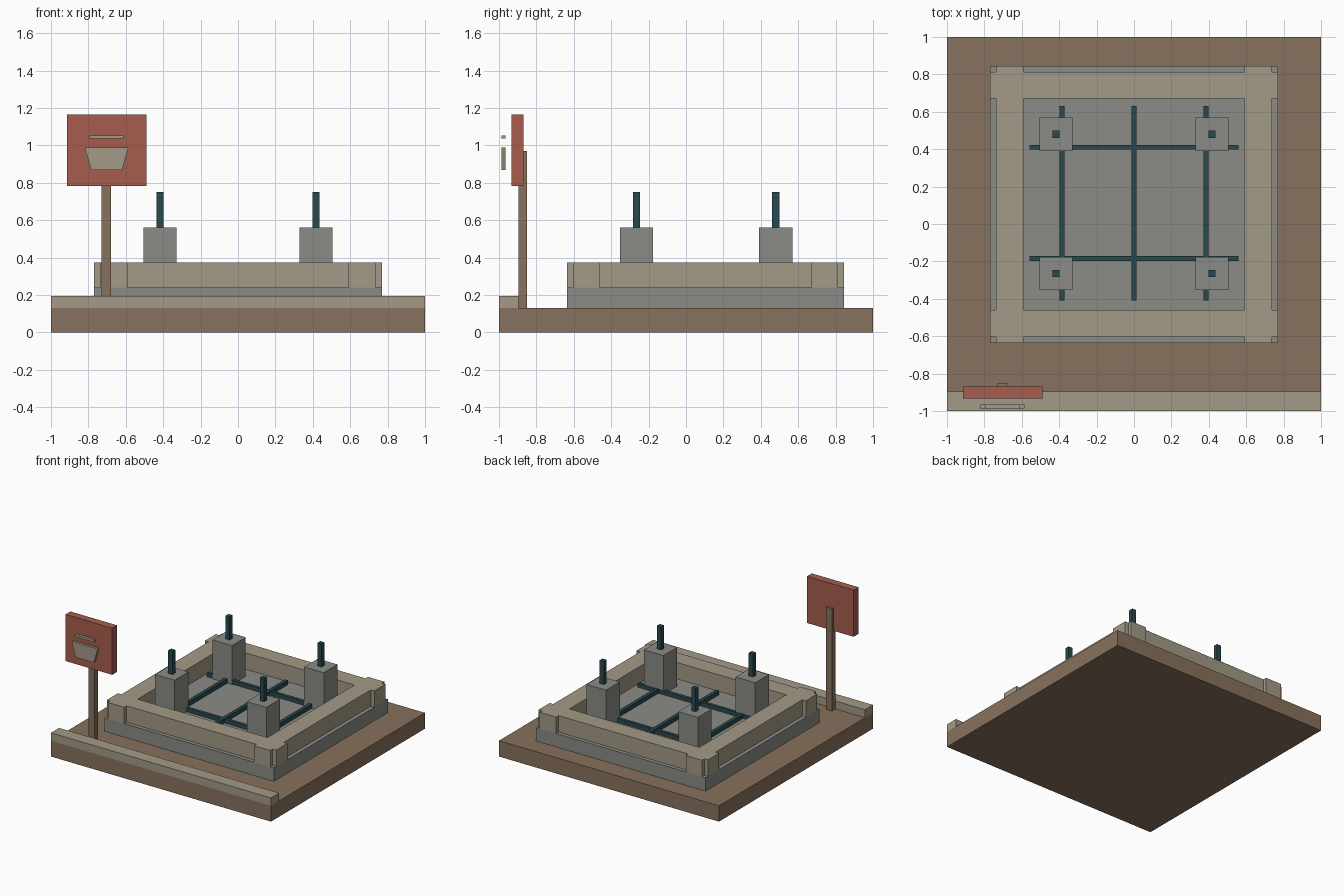
import bpy
import bmesh

old = bpy.data.objects.get("Cube")
if old:
    bpy.data.objects.remove(old, do_unlink=True)


def material(name, srgb):
    linear = [((c / 255 + 0.055) / 1.055) ** 2.4 for c in srgb] + [1]
    mat = bpy.data.materials.new(name)
    mat.use_nodes = True
    mat.diffuse_color = linear
    mat.node_tree.nodes["Principled BSDF"].inputs["Base Color"].default_value = linear
    return mat


EARTH = material("earth_brown", (135, 113, 93))
SAND = material("sand_tan", (163, 154, 134))
CONCRETE = material("concrete_grey", (139, 140, 134))
STEEL = material("dark_teal_steel", (42, 73, 78))
RED = material("sign_red", (166, 93, 77))


def prism(name, outline, axis, lo, hi, mat):
    """Extrude a flat outline: along z (points are x, y) or along y (points are x, z)."""
    bm = bmesh.new()
    place = (lambda p: (p[0], p[1], lo)) if axis == "z" else (lambda p: (p[0], lo, p[1]))
    face = bm.faces.new([bm.verts.new(place(p)) for p in outline])
    moved = bmesh.ops.extrude_face_region(bm, geom=[face])["geom"]
    step = (0, 0, hi - lo) if axis == "z" else (0, hi - lo, 0)
    bmesh.ops.translate(bm, vec=step, verts=[v for v in moved if isinstance(v, bmesh.types.BMVert)])
    bmesh.ops.recalc_face_normals(bm, faces=bm.faces)
    mesh = bpy.data.meshes.new(name)
    bm.to_mesh(mesh)
    bm.free()
    mesh.materials.append(mat)
    obj = bpy.data.objects.new(name, mesh)
    bpy.context.collection.objects.link(obj)
    return obj


def box(name, x, y, z, mat):
    outline = [(x[0], y[0]), (x[1], y[0]), (x[1], y[1]), (x[0], y[1])]
    return prism(name, outline, "z", z[0], z[1], mat)


def around(c, half):
    return (c - half, c + half)


# Ground and front kerb
GROUND, SLAB, RIM = 0.13, 0.24, 0.375
box("ground", (-1, 1), (-1, 1), (0, GROUND), EARTH)
box("front_kerb", (-1, 1), (-1, -0.895), (GROUND, 0.195), SAND)

# Foundation slab
CY, OX, OY, IX, IY, STEP = 0.105, 0.77, 0.74, 0.59, 0.565, 0.032
box("foundation_slab", (-OX, OX), around(CY, OY), (GROUND, SLAB), CONCRETE)

# Rim: notched corner blocks joined by recessed walls
corner = [(IX, IY), (OX, IY), (OX, OY - STEP), (OX - STEP, OY - STEP),
          (OX - STEP, OY), (IX, OY)]
for sx, side in ((-1, "right"), (1, "left")):
    for sy, end in ((-1, "front"), (1, "back")):
        prism(f"rim_corner_{end}_{side}", [(sx * x, CY + sy * y) for x, y in corner],
              "z", SLAB, RIM, SAND)
    box(f"rim_wall_{side}", sorted((sx * IX, sx * (OX - STEP))), around(CY, IY),
        (SLAB, RIM), SAND)
for sy, end in ((-1, "front"), (1, "back")):
    box(f"rim_wall_{end}", (-IX, IX), sorted((CY + sy * IY, CY + sy * (OY - STEP))),
        (SLAB, RIM), SAND)

# Reinforcing bars on the slab
for i, x in enumerate((-0.385, 0, 0.385)):
    box(f"long_bar_{i + 1}", around(x, 0.014), (-0.41, 0.63), (SLAB, 0.275), STEEL)
for i, y in enumerate((-0.185, 0.41)):
    box(f"cross_bar_{i + 1}", (-0.56, 0.56), around(y, 0.013), (SLAB, 0.272), STEEL)

# Column footings with steel stubs
for x, side in ((-0.417, "right"), (0.417, "left")):
    for y, end in ((-0.265, "front"), (0.48, "back")):
        box(f"footing_{end}_{side}", around(x, 0.089), around(y, 0.089), (SLAB, 0.56), CONCRETE)
        box(f"steel_stub_{end}_{side}", around(x, 0.019), around(y, 0.019), (0.56, 0.75), STEEL)

# Sign on a post, with a pail-shaped marker standing off its front
box("sign_post", around(-0.705, 0.026), (-0.895, -0.85), (GROUND, 0.97), EARTH)
box("sign_board", (-0.915, -0.49), (-0.933, -0.87), (0.782, 1.165), RED)
prism("marker_pail", [(-0.82, 0.99), (-0.585, 0.99), (-0.62, 0.868), (-0.785, 0.868)],
      "y", -0.987, -0.965, SAND)
box("marker_bar", (-0.793, -0.613), (-0.987, -0.965), (1.036, 1.054), SAND)
